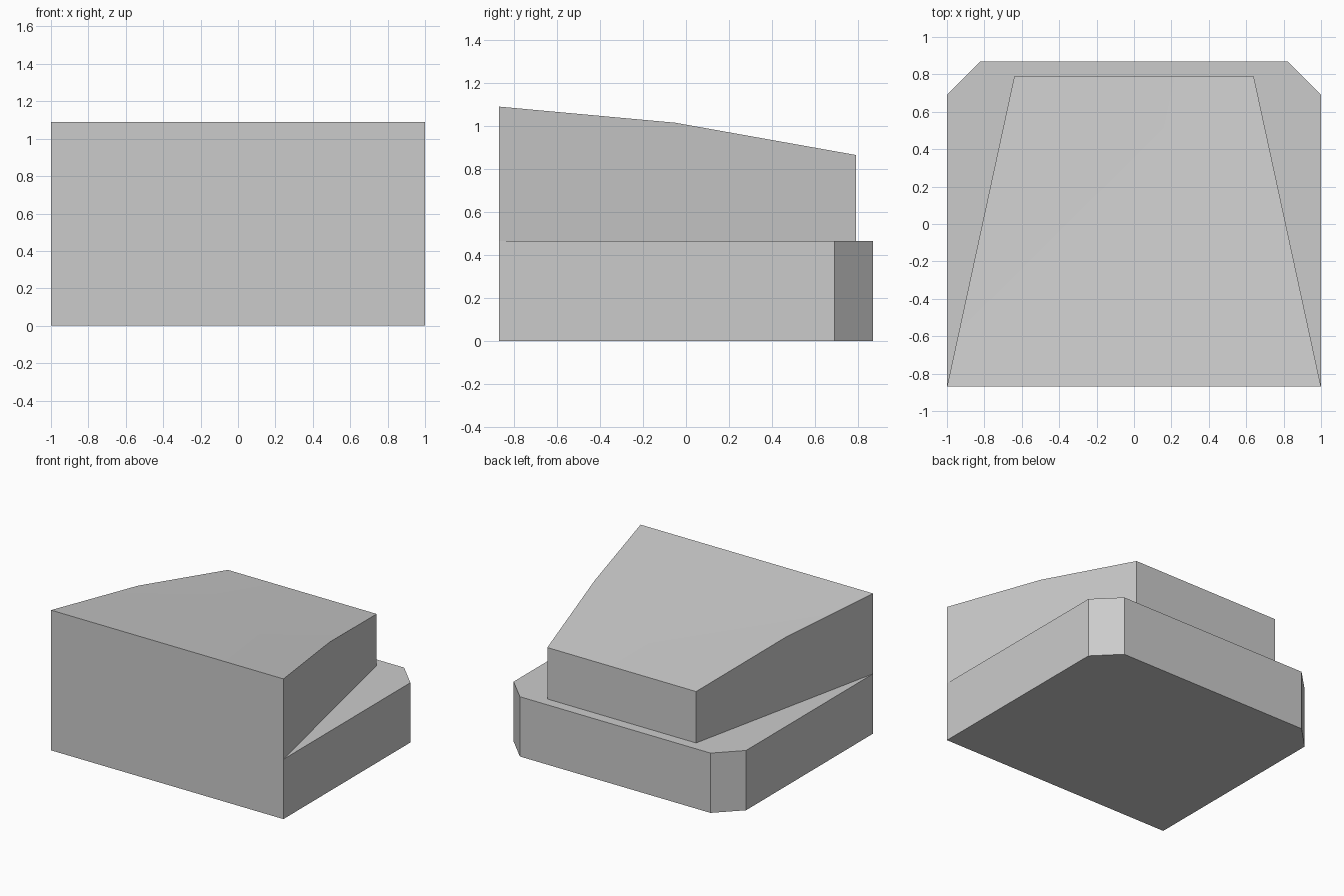
import bpy
import bmesh

cube = bpy.data.objects.get("Cube")
if cube:
    bpy.data.objects.remove(cube, do_unlink=True)

# Single plain grey
grey = bpy.data.materials.new("plain_grey")
grey.use_nodes = True
colour = (0.6, 0.6, 0.6, 1)
grey.diffuse_color = colour
grey.node_tree.nodes["Principled BSDF"].inputs["Base Color"].default_value = colour


def prism(name, outline, bottom, top_height):
    """Extrude a plan outline up from bottom to a height given per y."""
    bm = bmesh.new()
    low = [bm.verts.new((x, y, bottom)) for x, y in outline]
    high = [bm.verts.new((x, y, top_height(y))) for x, y in outline]
    n = len(outline)
    for i in range(n):
        j = (i + 1) % n
        bm.faces.new((low[i], low[j], high[j], high[i]))
    bm.faces.new(low[::-1])
    bm.faces.new(high)
    mesh = bpy.data.meshes.new(name)
    obj = bpy.data.objects.new(name, mesh)
    bpy.context.collection.objects.link(obj)
    # Split the top across its bend
    top = bm.faces[-1] if bm.faces.ensure_lookup_table() is None else None
    if name == "sloped_upper_block":
        bmesh.utils.face_split(top, high[2], high[5])
    bmesh.ops.recalc_face_normals(bm, faces=bm.faces)
    bm.to_mesh(mesh)
    bm.free()
    mesh.materials.append(grey)
    bpy.context.view_layer.objects.active = obj
    obj.select_set(True)
    bpy.ops.object.shade_smooth_by_angle(angle=0.5)
    obj.select_set(False)
    return obj


def mirrored(half):
    """Complete a right-hand outline with its mirror image."""
    return half + [(-x, y) for x, y in reversed(half)]


FRONT, BACK, STEP = -0.87, 0.87, 0.465
BEND, UPPER_BACK = -0.05, 0.79


def roof(y):
    if y < BEND:
        return 1.09 + (y - FRONT) / (BEND - FRONT) * (1.015 - 1.09)
    return 1.015 + (y - BEND) / (UPPER_BACK - BEND) * (0.865 - 1.015)


# Low base with two clipped rear corners
prism("base_block", mirrored([(1, FRONT), (1, 0.69), (0.82, BACK)]), 0, lambda y: STEP)

# Upper block tapering to the rear under a bent sloping roof
bend_x = 1 - 0.36 * (BEND - FRONT) / (UPPER_BACK - FRONT)
prism("sloped_upper_block",
      mirrored([(1, FRONT), (bend_x, BEND), (0.64, UPPER_BACK)]), STEP, roof)
